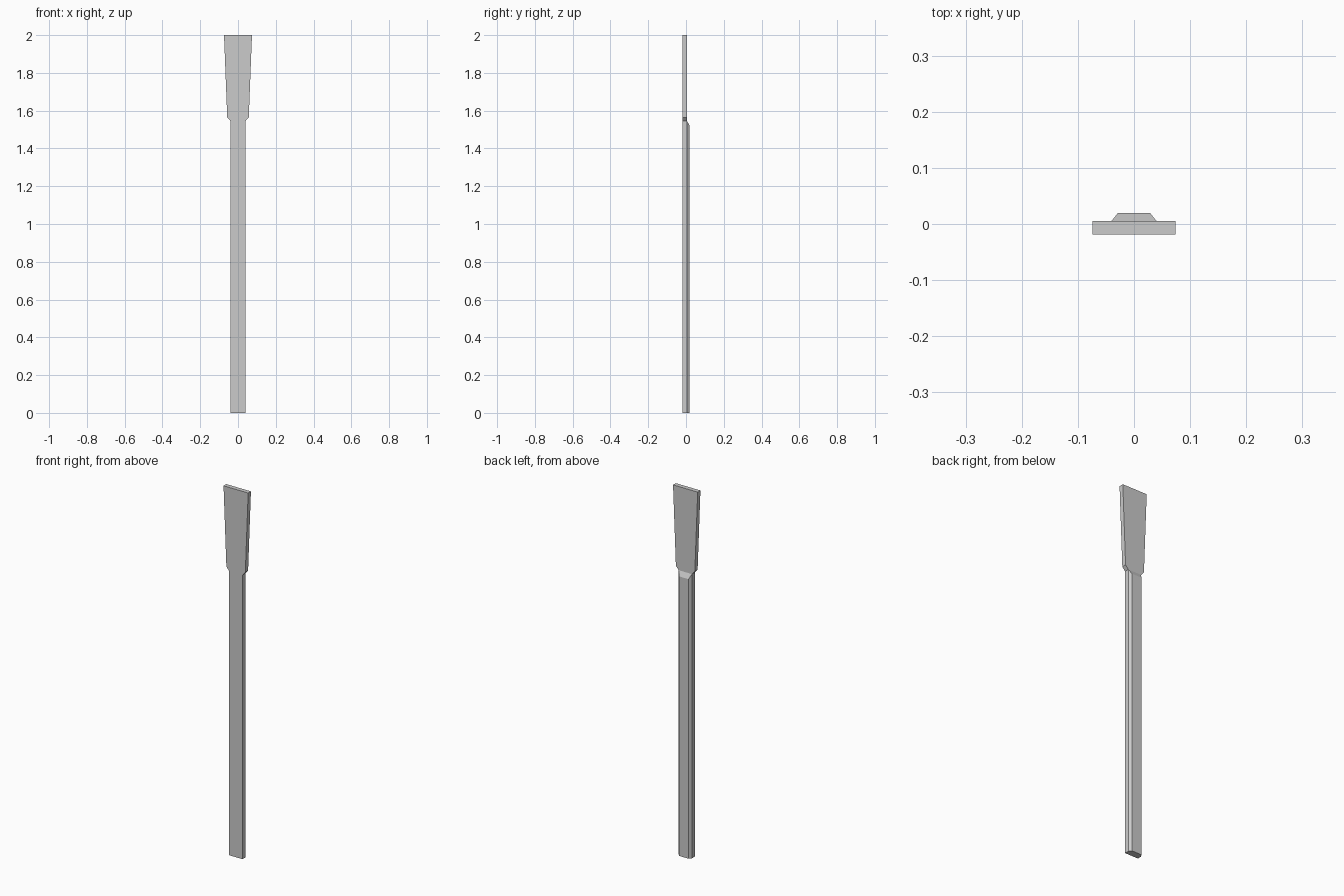
import bpy, bmesh

if "Cube" in bpy.data.objects:
    bpy.data.objects.remove(bpy.data.objects["Cube"])

FRONT, MID, BACK = -0.0185, 0.0055, 0.0195   # y levels: front, plate back, ridge back
NECK = 1.545

# Front outline: straight shaft and flared blade sharing the neck edge
half_outline = [(0.04, 0.0), (0.04, NECK), (0.057, 1.565), (0.074, 2.0)]

bm = bmesh.new()
right = [bm.verts.new((x, FRONT, z)) for x, z in half_outline]
left = [bm.verts.new((-x, FRONT, z)) for x, z in half_outline]
shaft = bm.faces.new([left[0], right[0], right[1], left[1]])
blade = bm.faces.new(right[1:] + left[:0:-1])

# Plate thickness
ext = bmesh.ops.extrude_face_region(bm, geom=[shaft, blade], use_keep_orig=True)
for v in (g for g in ext["geom"] if isinstance(g, bmesh.types.BMVert)):
    v.co.y = MID

# Bevelled ridge along the back of the shaft
back = next(f for f in bm.faces if all(abs(v.co.y - MID) < 1e-5 for v in f.verts)
            and min(v.co.z for v in f.verts) < 0.1)
ridge = bmesh.ops.extrude_discrete_faces(bm, faces=[back])["faces"][0]
for v in ridge.verts:
    v.co.y = BACK
    v.co.x *= 0.72
    if v.co.z > 1:
        v.co.z = 1.52

bmesh.ops.recalc_face_normals(bm, faces=bm.faces)
mesh = bpy.data.meshes.new("paddle")
bm.to_mesh(mesh)
bm.free()
paddle = bpy.data.objects.new("paddle", mesh)
bpy.context.collection.objects.link(paddle)
